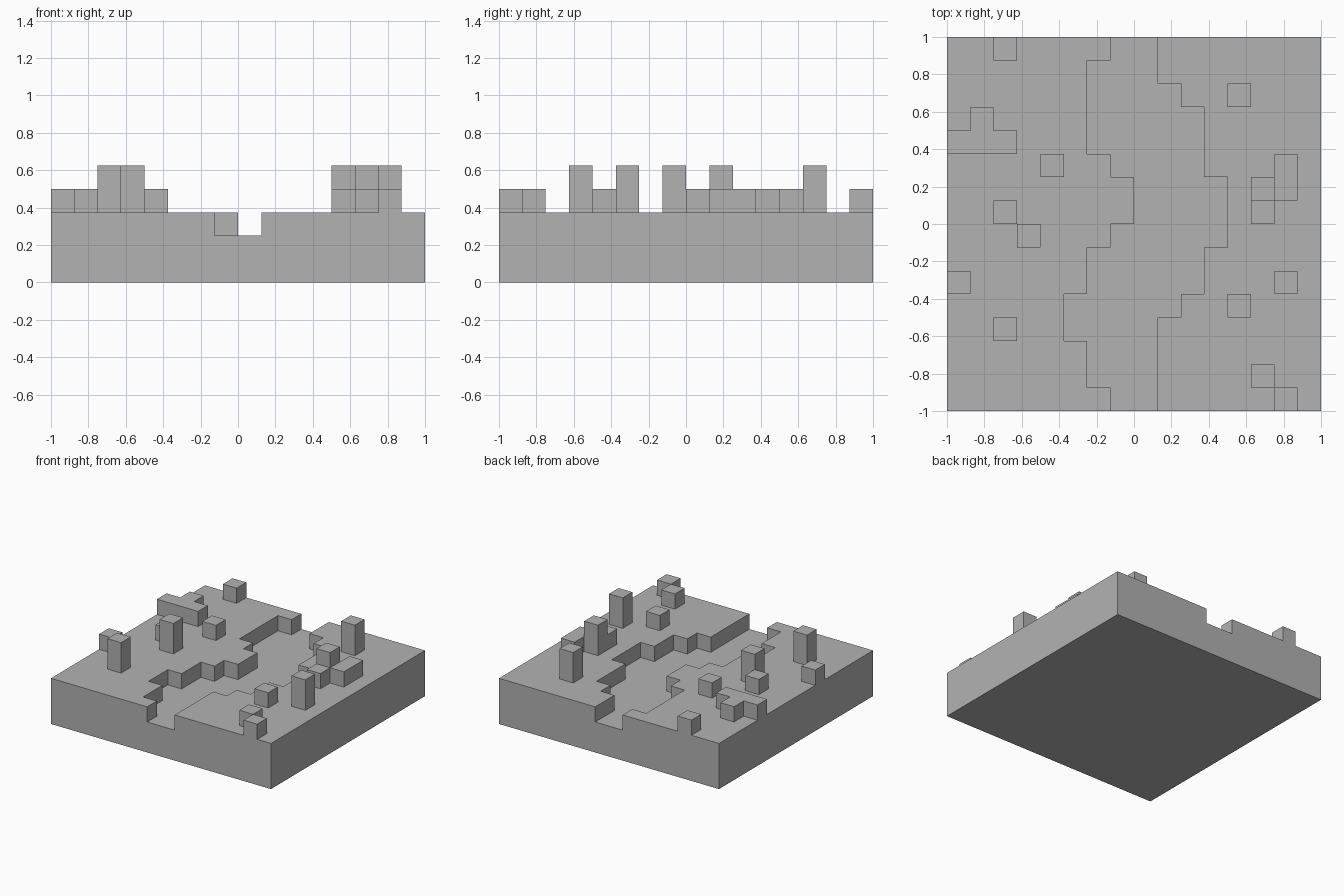
import bpy
import bmesh

CELL = 0.125   # one block of the 16 x 16 landscape
HALF = 8       # cells from the centre to the rim

cube = bpy.data.objects.get("Cube")
if cube:
    bpy.data.objects.remove(cube, do_unlink=True)

grey = bpy.data.materials.new("stone_grey")
grey.use_nodes = True
grey.diffuse_color = (0.448, 0.448, 0.448, 1)
grey.node_tree.nodes["Principled BSDF"].inputs["Base Color"].default_value = grey.diffuse_color


def prism(name, outline, low, high):
    """Extrude an outline given in cells between two heights in cells."""
    bm = bmesh.new()
    verts = [bm.verts.new(((x - HALF) * CELL, (y - HALF) * CELL, low * CELL))
             for x, y in outline]
    base = bm.faces.new(verts)
    top = bmesh.ops.extrude_face_region(bm, geom=[base], use_keep_orig=True)["geom"]
    for v in top:
        if isinstance(v, bmesh.types.BMVert):
            v.co.z = high * CELL
    bmesh.ops.recalc_face_normals(bm, faces=bm.faces)
    mesh = bpy.data.meshes.new(name)
    bm.to_mesh(mesh)
    bm.free()
    mesh.materials.append(grey)
    obj = bpy.data.objects.new(name, mesh)
    bpy.context.collection.objects.link(obj)
    return obj


def stepped_line(runs):
    """Turn (column, row count) runs into a stepped shore from front to back."""
    points, row = [], 0
    for column, count in runs:
        points += [(column, row), (column, row + count)]
        row += count
    return points


# Shores of the winding river
right_shore = stepped_line([(7, 1), (6, 2), (5, 2), (6, 2), (7, 1),
                            (8, 2), (7, 1), (6, 4), (7, 1)])
left_shore = stepped_line([(9, 4), (10, 1), (11, 2), (12, 3),
                           (11, 3), (10, 1), (9, 2)])

# Ground: two banks and the sunken bed between them
prism("right_bank", [(0, 0)] + right_shore + [(0, 16)], 0, 3)
prism("left_bank", left_shore + [(16, 16), (16, 0)], 0, 3)
prism("river_bed", right_shore + left_shore[::-1], 0, 2)

# Low ridge on the right rim
prism("ridge", [(0, 11), (3, 11), (3, 12), (2, 12),
                (2, 13), (1, 13), (1, 12), (0, 12)], 3, 4)


def block(name, x, y, height, depth=1):
    prism(name, [(x, y), (x + 1, y), (x + 1, y + depth), (x, y + depth)], 3, 3 + height)


# Small boulders
for x, y in [(2, 15), (4, 10), (2, 8), (0, 5), (13, 8), (12, 4), (13, 1), (14, 0)]:
    block("boulder", x, y, 1)
block("long_boulder", 14, 9, 1, depth=2)

# Tall pillars
for x, y in [(2, 3), (3, 7), (12, 13), (13, 9), (14, 5)]:
    block("pillar", x, y, 2)
